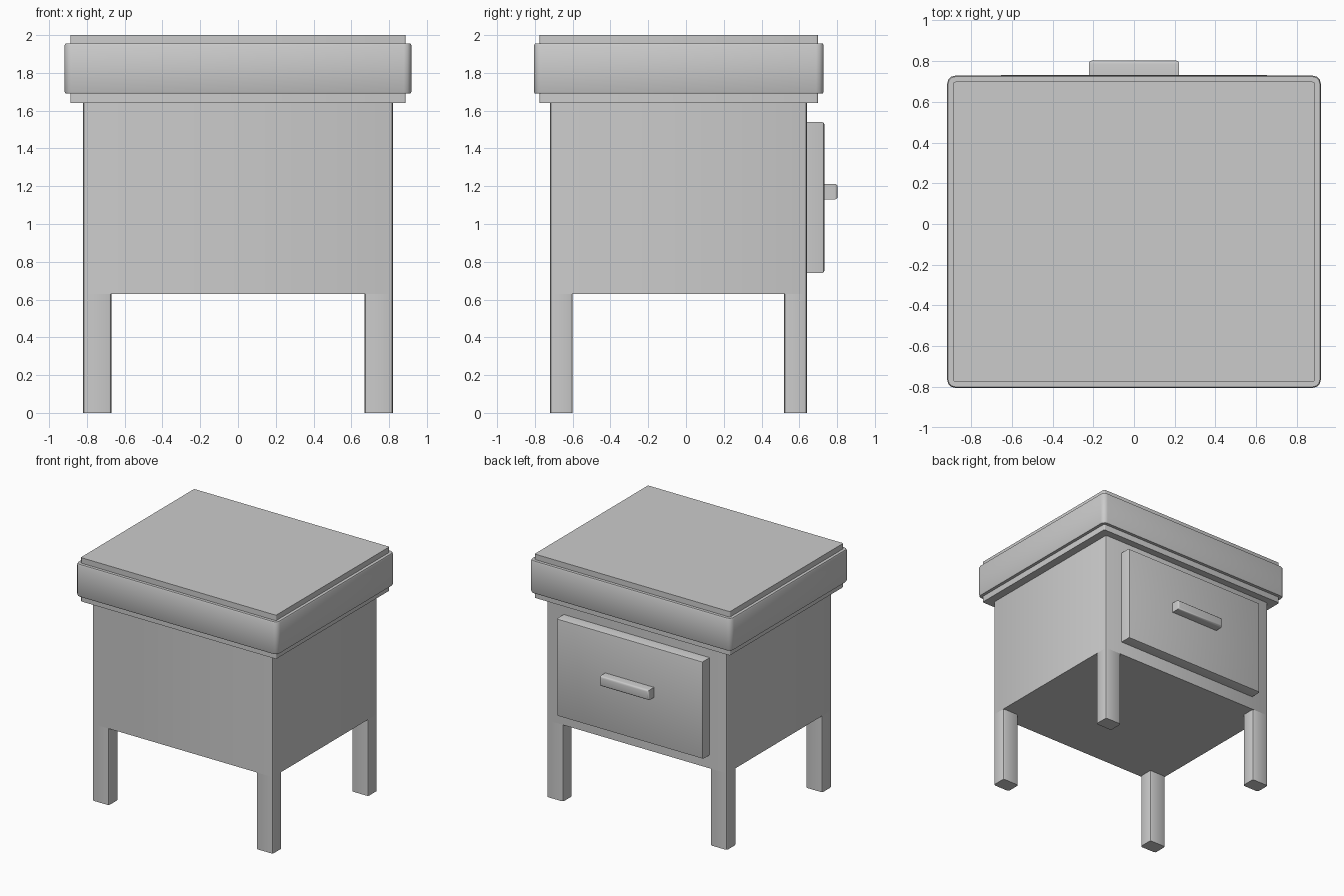
import bpy, bmesh, math

if "Cube" in bpy.data.objects:
    bpy.data.objects.remove(bpy.data.objects["Cube"])


def finish(name, bm, angle=40):
    bmesh.ops.recalc_face_normals(bm, faces=bm.faces)
    me = bpy.data.meshes.new(name)
    bm.to_mesh(me)
    bm.free()
    ob = bpy.data.objects.new(name, me)
    bpy.context.collection.objects.link(ob)
    bpy.ops.object.select_all(action='DESELECT')
    ob.select_set(True)
    bpy.context.view_layer.objects.active = ob
    bpy.ops.object.shade_smooth_by_angle(angle=math.radians(angle))
    return ob


def box(name, lo, hi, bevel, pick, segments=2):
    """Box between two corners; edges chosen by pick(a, b) are rounded."""
    bm = bmesh.new()
    bmesh.ops.create_cube(bm, size=1)
    for v in bm.verts:
        v.co = [lo[i] if v.co[i] < 0 else hi[i] for i in range(3)]
    edges = [e for e in bm.edges if pick(e.verts[0].co, e.verts[1].co)]
    bmesh.ops.bevel(bm, geom=edges, offset=bevel, segments=segments,
                    profile=0.5, affect='EDGES')
    return finish(name, bm)


def ring(hx, hy, cy, z, r, steps=3):
    """Rounded rectangle outline."""
    pts = []
    for k, (sx, sy) in enumerate([(1, 1), (-1, 1), (-1, -1), (1, -1)]):
        for i in range(steps + 1):
            a = math.pi / 2 * (k + i / steps)
            pts.append((sx * (hx - r) + r * math.cos(a),
                        cy + sy * (hy - r) + r * math.sin(a), z))
    return pts


def vertical(a, b):
    return abs(a.z - b.z) > 0.1


# cabinet body
box("cabinet_body", (-0.82, -0.72, 0.63), (0.82, 0.64, 1.645), 0.015, vertical)

# four legs, flush with the body corners
for side, x0, x1 in (("left", -0.82, -0.67), ("right", 0.67, 0.82)):
    for end, y0, y1 in (("front", -0.72, -0.60), ("back", 0.52, 0.64)):
        box(f"{end}_{side}_leg", (x0, y0, 0), (x1, y1, 0.63), 0.015, vertical)

# stepped top with a wide band between two thin slabs
profile = [(0.03, 1.64), (0.03, 1.69), (0.005, 1.69), (0, 1.70),
           (0, 1.945), (0.005, 1.955), (0.03, 1.955), (0.03, 2.0)]
bm = bmesh.new()
rings = [[bm.verts.new(p) for p in ring(0.918 - d, 0.767 - d, -0.038, z, 0.04 - d)]
         for d, z in profile]
for a, b in zip(rings, rings[1:]):
    n = len(a)
    for i in range(n):
        j = (i + 1) % n
        bm.faces.new((a[i], a[j], b[j], b[i]))
bm.faces.new(rings[0][::-1])
bm.faces.new(rings[-1])
finish("top_slab", bm)

# drawer front and its handle, rounded on the outer edges
box("drawer_front", (-0.663, 0.63, 0.74), (0.663, 0.732, 1.54), 0.012,
    lambda a, b: a.y > 0.7 and b.y > 0.7)
box("drawer_handle", (-0.222, 0.725, 1.13), (0.222, 0.803, 1.213), 0.016,
    lambda a, b: a.y > 0.75 and b.y > 0.75, 3)
